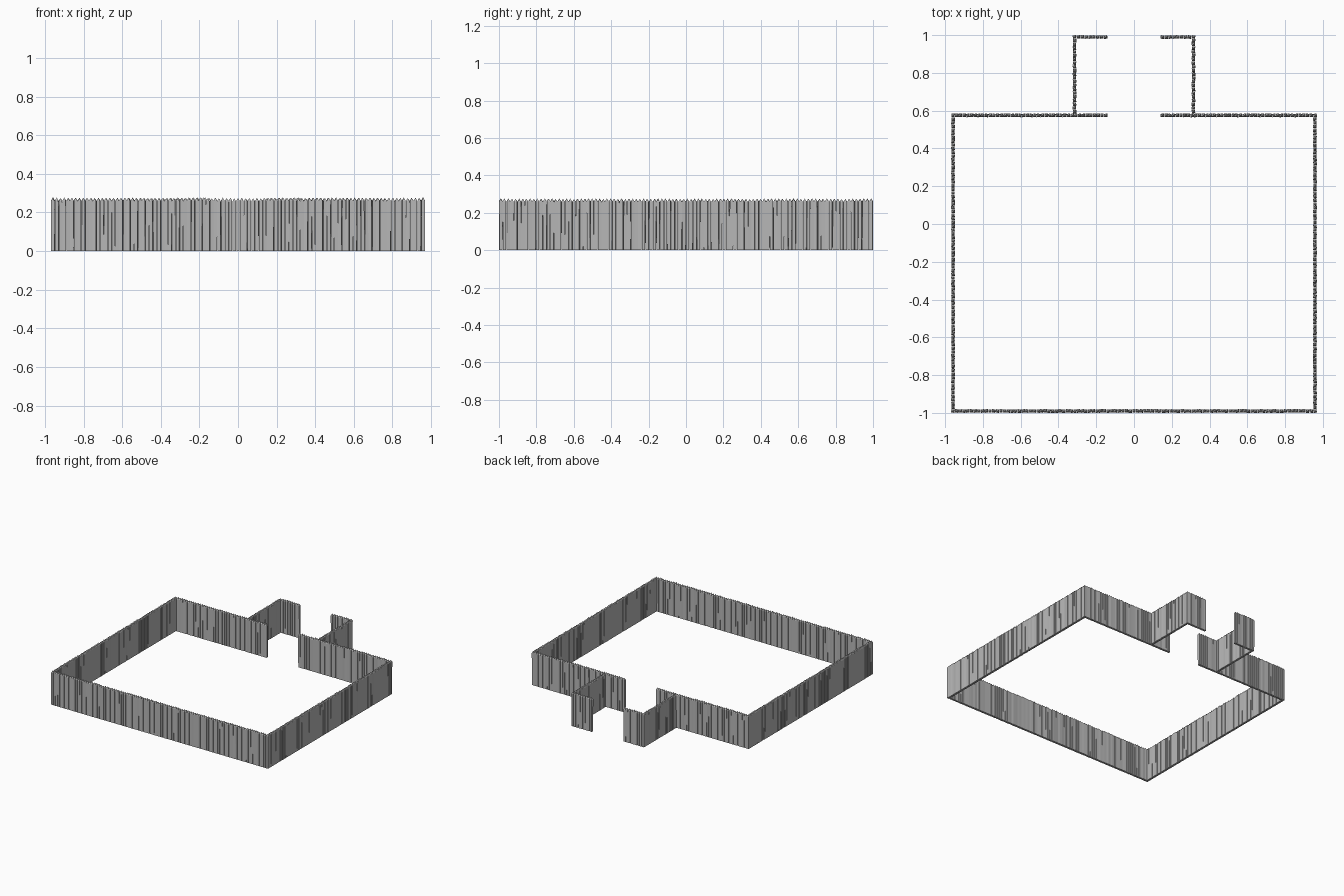
import bpy, bmesh, math, random
from mathutils import Vector

random.seed(4)
cube = bpy.data.objects.get("Cube")
if cube:
    bpy.data.objects.remove(cube, do_unlink=True)

RADIUS = 0.0125
PITCH = 0.0195
SHOULDER = 0.26
TIP = 0.275
SIDES = 4

# Weathered timber
wood = bpy.data.materials.new("pale grey wood")
wood.use_nodes = True
colour = (0.47, 0.47, 0.47, 1)
wood.diffuse_color = colour
wood.node_tree.nodes["Principled BSDF"].inputs["Base Color"].default_value = colour


def add_stake(bm, x, y):
    """One square pointed stake, slightly twisted, with its foot flat on the ground."""
    turn = math.pi / SIDES + random.uniform(-0.12, 0.12)
    lean = Vector((random.uniform(-1, 1), random.uniform(-1, 1), 0)) * 0.001
    rise = random.uniform(-0.002, 0.002)
    ring = [Vector((math.cos(turn + math.tau * i / SIDES),
                    math.sin(turn + math.tau * i / SIDES), 0)) * RADIUS
            for i in range(SIDES)]
    foot = Vector((x, y, 0))
    head = foot + lean + Vector((0, 0, SHOULDER + rise))
    low = [bm.verts.new(foot + p) for p in ring]
    high = [bm.verts.new(head + p) for p in ring]
    point = bm.verts.new(foot + lean + Vector((0, 0, TIP + rise)))
    bm.faces.new(low[::-1])
    for i in range(SIDES):
        j = (i + 1) % SIDES
        bm.faces.new((low[i], low[j], high[j], high[i]))
        bm.faces.new((high[i], high[j], point))


def palisade(name, start, end, skip_start=False):
    """A straight row of stakes between two ground points."""
    a, b = Vector(start), Vector(end)
    count = round((b - a).length / PITCH)
    bm = bmesh.new()
    for i in range(1 if skip_start else 0, count + 1):
        p = a.lerp(b, i / count)
        add_stake(bm, p.x, p.y)
    mesh = bpy.data.meshes.new(name)
    bm.to_mesh(mesh)
    bm.free()
    mesh.materials.append(wood)
    bpy.context.collection.objects.link(bpy.data.objects.new(name, mesh))


# Main enclosure and gatehouse limits
SIDE, FRONT, BACK = 0.958, -0.99, 0.575
GATE_SIDE, GATE_BACK, OPENING = 0.315, 0.99, 0.15

palisade("front_wall", (-SIDE, FRONT), (SIDE, FRONT))
for side, s in (("left", 1), ("right", -1)):
    palisade(side + "_wall", (s * SIDE, FRONT + PITCH), (s * SIDE, BACK))
    palisade(side + "_back_wall", (s * SIDE, BACK), (s * OPENING, BACK), True)
    palisade(side + "_gate_wall", (s * GATE_SIDE, BACK), (s * GATE_SIDE, GATE_BACK), True)
    palisade(side + "_gate_front", (s * GATE_SIDE, GATE_BACK), (s * OPENING, GATE_BACK), True)
